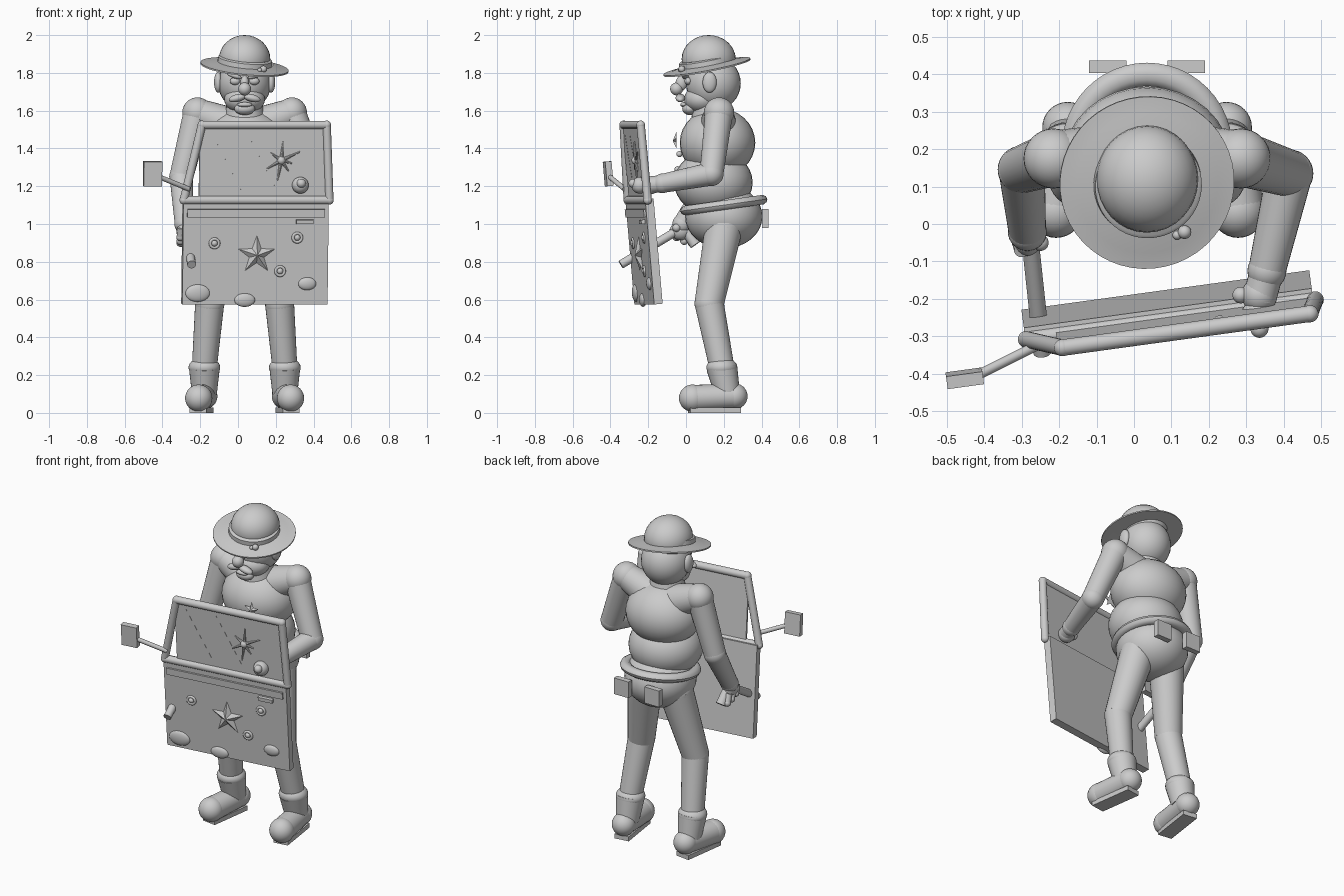
import bpy, bmesh
from math import radians, sin, cos, pi
from mathutils import Matrix, Vector

cube = bpy.data.objects.get("Cube")
if cube:
    bpy.data.objects.remove(cube)

grey = bpy.data.materials.new("plain grey")
grey.use_nodes = True
grey.diffuse_color = (0.6, 0.6, 0.6, 1)
grey.node_tree.nodes["Principled BSDF"].inputs["Base Color"].default_value = (0.6, 0.6, 0.6, 1)

WORLD = Matrix.Identity(4)
CX = 0.035  # centre line of the figure


def finish(name, bm, space=WORLD):
    bmesh.ops.recalc_face_normals(bm, faces=bm.faces)
    bm.transform(space)
    mesh = bpy.data.meshes.new(name)
    bm.to_mesh(mesh)
    bm.free()
    mesh.materials.append(grey)
    mesh.shade_smooth()
    mesh.set_sharp_from_angle(angle=radians(40))
    obj = bpy.data.objects.new(name, mesh)
    bpy.context.scene.collection.objects.link(obj)
    return obj


def ball(name, at, size, space=WORLD, roll=0):
    if not isinstance(size, tuple):
        size = (size,) * 3
    bm = bmesh.new()
    m = Matrix.Translation(at) @ Matrix.Rotation(radians(roll), 4, 'Y') @ Matrix.Diagonal((*size, 1))
    bmesh.ops.create_uvsphere(bm, u_segments=32, v_segments=16, radius=1, matrix=m)
    return finish(name, bm, space)


def rod(name, a, b, r1, r2=None, space=WORLD, segments=28):
    a, b = Vector(a), Vector(b)
    d = b - a
    bm = bmesh.new()
    m = Matrix.Translation((a + b) / 2) @ d.to_track_quat('Z', 'Y').to_matrix().to_4x4()
    bmesh.ops.create_cone(bm, cap_ends=True, segments=segments, radius1=r1,
                          radius2=r1 if r2 is None else r2, depth=d.length, matrix=m)
    return finish(name, bm, space)


def box(name, at, size, space=WORLD, roll=0):
    bm = bmesh.new()
    m = Matrix.Translation(at) @ Matrix.Rotation(radians(roll), 4, 'Y') @ Matrix.Diagonal((*size, 1))
    bmesh.ops.create_cube(bm, size=1, matrix=m)
    return finish(name, bm, space)


def lathe(name, profile, space, closed=True):
    bm = bmesh.new()
    vs = [bm.verts.new((r, 0, z)) for r, z in profile]
    es = [bm.edges.new((vs[i - 1], vs[i])) for i in range(0 if closed else 1, len(vs))]
    bmesh.ops.spin(bm, geom=vs + es, axis=(0, 0, 1), cent=(0, 0, 0), angle=2 * pi, steps=48)
    bmesh.ops.remove_doubles(bm, verts=bm.verts, dist=0.0001)
    return finish(name, bm, space)


def ring(name, at, radius, thick, space):
    circle = [(radius + thick * cos(i * pi / 5), thick * sin(i * pi / 5)) for i in range(10)]
    return lathe(name, circle, space @ Matrix.Translation(at))


def star(name, at, radius, depth, space=WORLD):
    """Five pointed star with a raised centre facing the front."""
    bm = bmesh.new()
    rim = []
    for i in range(10):
        r = radius * (0.4 if i % 2 else 1)
        rim.append(bm.verts.new((r * sin(i * pi / 5), 0, r * cos(i * pi / 5))))
    tip = bm.verts.new((0, -depth, 0))
    bm.faces.new(rim)
    for i in range(10):
        bm.faces.new((rim[i - 1], rim[i], tip))
    return finish(name, bm, space @ Matrix.Translation(at))


# Torso
ball("chest", (CX, 0.167, 1.43), (0.225, 0.2, 0.185))
ball("belly", (CX, 0.145, 1.22), (0.215, 0.208, 0.175))
ball("hips", (CX, 0.2, 1.04), (0.205, 0.205, 0.17))
rod("neck", (CX, 0.14, 1.5), (CX, 0.13, 1.66), 0.12, 0.09)
belt_space = (Matrix.Translation((CX, 0.2, 1.1)) @ Matrix.Rotation(radians(8), 4, 'X')
              @ Matrix.Diagonal((0.98, 1, 0.8, 1)))
ring("belt", (0, 0, 0), 0.2, 0.033, belt_space)
for side in (-1, 1):
    box("belt_pouch", (CX + side * 0.105, 0.42, 1.03), (0.1, 0.034, 0.1))
for z, y in ((1.37, -0.035), (1.29, -0.045)):
    ball("shirt_button", (CX, y, z), 0.016)
star("chest_badge", (0.13, -0.05, 1.44), 0.05, 0.02)

# Head and face
ball("head", (CX, 0.145, 1.745), (0.14, 0.145, 0.145))
ball("jaw", (CX, 0.085, 1.66), (0.108, 0.095, 0.075))
ball("nose_bridge", (CX, -0.025, 1.745), (0.024, 0.03, 0.04))
ball("nose_tip", (CX, -0.05, 1.715), 0.034)
ball("lower_lip", (CX, -0.012, 1.632), (0.04, 0.018, 0.013))
ball("chin", (CX, 0.02, 1.61), (0.055, 0.04, 0.033))
for side in (-1, 1):
    ball("ear", (CX + side * 0.14, 0.125, 1.75), (0.022, 0.037, 0.055))
    ball("moustache", (CX + side * 0.038, -0.03, 1.667), (0.047, 0.025, 0.02), roll=side * 14)
    ball("eye", (CX + side * 0.05, 0.012, 1.756), (0.028, 0.02, 0.02))
    ball("eyebrow", (CX + side * 0.055, -0.005, 1.785), (0.04, 0.018, 0.013), roll=side * -18)

# Hat
tilt = Vector((0.1, -0.19, 1)).to_track_quat('Z', 'Y').to_matrix().to_4x4()
hat = Matrix.Translation((CX, 0.11, 1.835)) @ tilt
lathe("hat_brim", [(0, 0.018), (0.13, 0.018), (0.19, 0.004), (0.234, 0), (0.234, -0.008),
                   (0.18, -0.008), (0, 0.0)], hat, closed=False)
lathe("hat_band", [(0, 0.012), (0.145, 0.012), (0.143, 0.04), (0.134, 0.046), (0, 0.046)], hat, closed=False)
ball("hat_crown", (CX, 0.12, 1.873), (0.136, 0.143, 0.127))
ball("hat_knot", (0.135, -0.022, 1.82), 0.018)
ball("hat_knot_end", (0.115, -0.03, 1.815), 0.012)

# Legs and boots
for side in (-1, 1):
    def leg_point(x, y, z):
        return (CX + side * x, y, z)
    hip, knee = leg_point(0.105, 0.2, 0.98), leg_point(0.185, 0.123, 0.58)
    ankle = leg_point(0.213, 0.19, 0.24)
    heel, toe = leg_point(0.212, 0.258, 0.088), leg_point(0.243, 0.035, 0.078)
    ball("hip_joint", hip, 0.1)
    rod("thigh", hip, knee, 0.1, 0.078)
    ball("knee", knee, 0.078)
    rod("shin", knee, ankle, 0.077, 0.066)
    ball("boot_cuff", ankle, (0.084, 0.082, 0.055))
    rod("boot_ankle", ankle, leg_point(0.213, 0.22, 0.1), 0.082, 0.066)
    ball("boot_heel", heel, 0.068)
    rod("boot_foot", heel, toe, 0.066, 0.07)
    ball("boot_toe", toe, 0.072)
    turn = Matrix.Translation(leg_point(0.228, 0.15, 0.014)) @ Matrix.Rotation(side * 0.14, 4, 'Z')
    box("boot_sole", (0, 0, 0), (0.09, 0.27, 0.028), turn)

# Arms
arms = {
    "left": ((0.285, 0.175, 1.59), (0.415, 0.135, 1.265), (0.355, -0.125, 1.215)),
    "right": ((-0.215, 0.175, 1.59), (-0.3, 0.145, 1.25), (-0.285, -0.02, 1.0)),
}
for name, (shoulder, elbow, wrist) in arms.items():
    side = 1 if name == "left" else -1
    rod(name + "_shoulder_slope", (CX + side * 0.08, 0.17, 1.52), shoulder, 0.1, 0.075)
    ball(name + "_shoulder", shoulder, 0.08)
    rod(name + "_upper_arm", shoulder, elbow, 0.074, 0.063)
    ball(name + "_elbow", elbow, 0.064)
    rod(name + "_forearm", elbow, wrist, 0.062, 0.05)
    ball(name + "_cuff", wrist, 0.052)

# Left hand gripping the window sill
rod("left_palm", (0.355, -0.125, 1.215), (0.335, -0.2, 1.205), 0.045)
ball("left_hand", (0.335, -0.19, 1.205), 0.048)
ball("left_fingers", (0.33, -0.245, 1.205), 0.044)
ball("left_thumb", (0.285, -0.19, 1.21), 0.022)
ball("left_fingertip", (0.335, -0.28, 1.215), 0.024)

# Right hand with pistol
ball("right_hand", (-0.285, -0.03, 0.965), (0.042, 0.055, 0.05))
rod("pistol_barrel", (-0.28, -0.02, 0.98), (-0.245, -0.345, 0.785), 0.023)
rod("pistol_grip", (-0.28, 0.0, 0.96), (-0.275, 0.05, 0.89), 0.025, 0.03)
for y, z in ((-0.06, 0.93), (-0.02, 0.91), (0.02, 0.9)):
    rod("right_finger", (-0.3, y - 0.01, z + 0.05), (-0.305, y + 0.01, z), 0.02)
    ball("right_fingertip", (-0.305, y + 0.01, z), 0.021)
ball("right_thumb", (-0.25, -0.05, 0.98), 0.022)

# Car door, laid out in its own leaning frame
door = (Matrix.Translation((0.09, -0.223, 0.86)) @ Matrix.Rotation(radians(7.8), 4, 'Z')
        @ Matrix.Rotation(radians(5), 4, 'X'))
box("door_panel", (0, 0, -0.005), (0.776, 0.045, 0.56), door)
box("door_trim", (0, -0.026, 0.2), (0.735, 0.014, 0.042), door)
box("door_handle", (0.26, -0.03, 0.155), (0.09, 0.025, 0.022), door)
box("window_pane", (0.04, -0.008, 0.46), (0.69, 0.014, 0.4), door)
corners = [(-0.385, -0.01, 0.268), (-0.293, -0.01, 0.668), (0.374, -0.01, 0.668), (0.393, -0.01, 0.268)]
for i, corner in enumerate(corners):
    rod("window_frame", corners[i - 1], corner, 0.022, space=door)
    ball("frame_corner", corner, 0.023, door)
for x in (-0.155, 0.035):
    box("window_streak", (x, -0.0145, 0.47), (0.006, 0.003, 0.34), door, roll=-28)

# Cracked glass
hub = Vector((0.132, -0.02, 0.48))
ball("crack_hub", hub, 0.022, door)
for angle, length in ((85, 0.1), (25, 0.11), (-15, 0.06), (-55, 0.07), (-100, 0.11), (-150, 0.09), (145, 0.07)):
    a = radians(angle)
    rod("crack", hub, hub + Vector((cos(a) * length, 0, sin(a) * length)), 0.011, 0.003, door, 8)

# Door star, bullet dents and mud
star("door_star", (0.006, -0.022, -0.022), 0.105, 0.03, door)
face_front = Matrix.Rotation(radians(90), 4, 'X')
for x, z in ((-0.22, 0.04), (0.222, 0.07), (0.132, -0.108)):
    ring("bullet_rim", (0, 0, 0), 0.023, 0.008, door @ Matrix.Translation((x, -0.024, z)) @ face_front)
    ball("bullet_dent", (x, -0.022, z), 0.017, door)
for x, z, w, h in ((-0.307, -0.225, 0.065, 0.046), (-0.055, -0.262, 0.055, 0.036), (0.278, -0.175, 0.048, 0.034)):
    ball("mud_splat", (x, -0.022, z), (w, 0.018, h), door)

# Side mirror
rod("mirror_arm", (-0.26, -0.325, 1.185), (-0.43, -0.41, 1.255), 0.013)
box("side_mirror", (0, 0, 0), (0.098, 0.034, 0.13), Matrix.Translation((-0.452, -0.412, 1.266))
    @ Matrix.Rotation(radians(7.8), 4, 'Z') @ Matrix.Rotation(radians(5), 4, 'X'))
